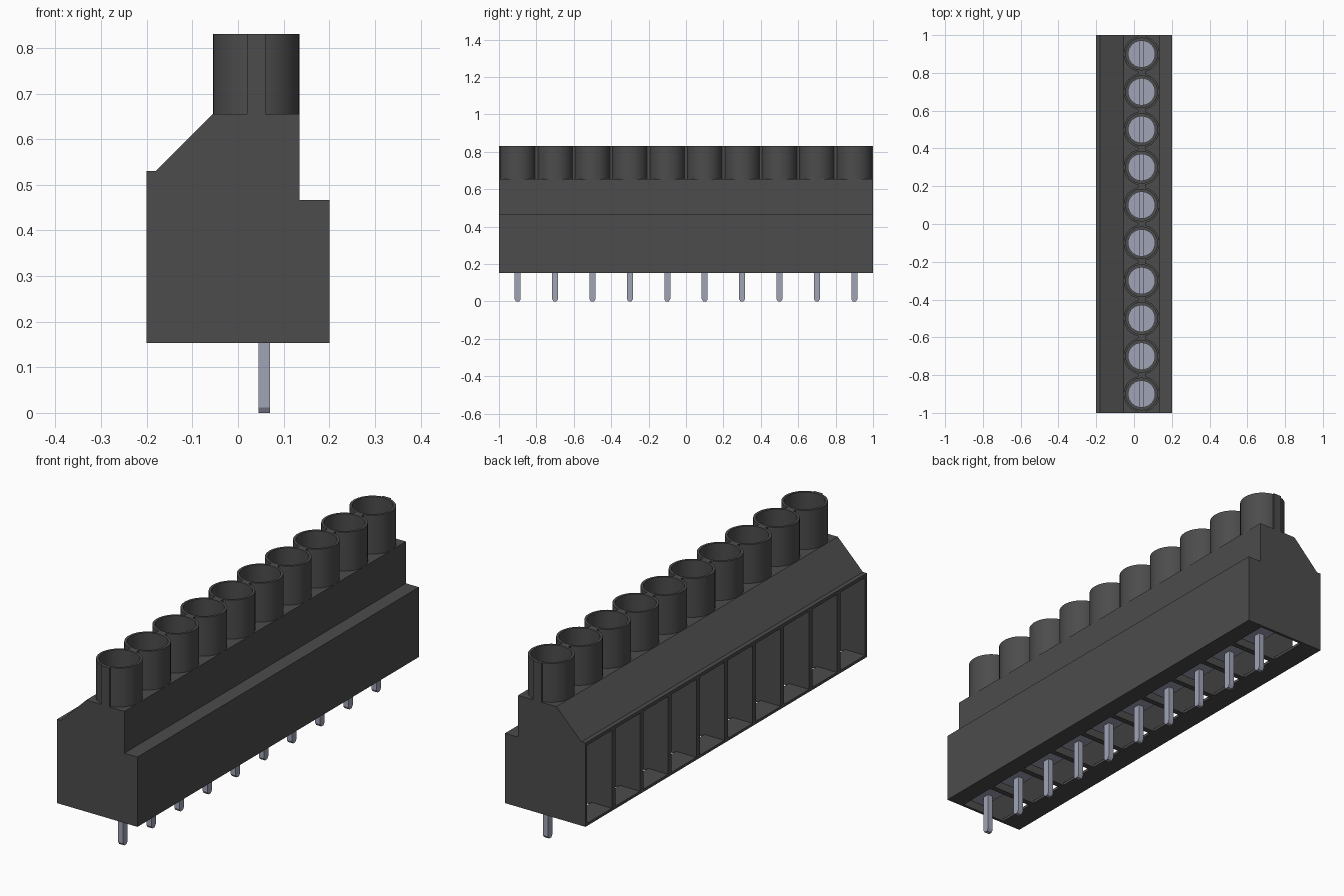
import bpy, bmesh, math
from mathutils import Matrix, Vector

cube = bpy.data.objects.get("Cube")
if cube:
    bpy.data.objects.remove(cube, do_unlink=True)

CELLS = [-0.9 + 0.2 * i for i in range(10)]
TUBE_X = 0.04
TUBE_R, HOLE_R, SCREW_R = 0.095, 0.084, 0.072
SHOULDER, TOP = 0.655, 0.83
HOLE_FLOOR = 0.57


def make_material(name, color):
    mat = bpy.data.materials.new(name)
    mat.use_nodes = True
    mat.diffuse_color = (*color, 1)
    bsdf = next(n for n in mat.node_tree.nodes if n.type == 'BSDF_PRINCIPLED')
    bsdf.inputs["Base Color"].default_value = (*color, 1)
    return mat


plastic = make_material("dark_plastic", (0.072, 0.072, 0.072))
metal = make_material("blue_grey_metal", (0.35, 0.37, 0.46))


def add_box(bm, x0, x1, y0, y1, z0, z1):
    size = Matrix.Diagonal((x1 - x0, y1 - y0, z1 - z0, 1))
    mid = Matrix.Translation(((x0 + x1) / 2, (y0 + y1) / 2, (z0 + z1) / 2))
    bmesh.ops.create_cube(bm, size=1, matrix=mid @ size)


def add_cylinder(bm, x, y, z0, z1, r, sides=40):
    bmesh.ops.create_cone(bm, cap_ends=True, segments=sides, radius1=r, radius2=r,
                          depth=z1 - z0, matrix=Matrix.Translation((x, y, (z0 + z1) / 2)))


def add_prism(bm, points, offset):
    face = bm.faces.new([bm.verts.new(p) for p in points])
    out = bmesh.ops.extrude_face_region(bm, geom=[face])
    moved = [v for v in out["geom"] if isinstance(v, bmesh.types.BMVert)]
    bmesh.ops.translate(bm, verts=moved, vec=Vector(offset))


def finish(bm, name, mat, smooth=False):
    bmesh.ops.recalc_face_normals(bm, faces=bm.faces)
    mesh = bpy.data.meshes.new(name)
    bm.to_mesh(mesh)
    bm.free()
    mesh.materials.append(mat)
    obj = bpy.data.objects.new(name, mesh)
    bpy.context.collection.objects.link(obj)
    if smooth:
        select(obj)
        bpy.ops.object.shade_smooth_by_angle(angle=math.radians(35))
    return obj


def select(obj):
    bpy.ops.object.select_all(action='DESELECT')
    obj.select_set(True)
    bpy.context.view_layer.objects.active = obj


def cut(obj, bm, name):
    cutter = finish(bm, name, plastic)
    cutter.hide_render = True
    mod = obj.modifiers.new(name, 'BOOLEAN')
    mod.operation, mod.solver, mod.object = 'DIFFERENCE', 'EXACT', cutter
    select(obj)
    bpy.ops.object.modifier_apply(modifier=mod.name)
    bpy.data.objects.remove(cutter, do_unlink=True)


# Housing: stepped profile swept along the row
profile = [(-0.2, 0.153), (0.2, 0.153), (0.2, 0.467), (0.135, 0.467),
           (0.135, SHOULDER), (-0.055, SHOULDER), (-0.18, 0.53), (-0.2, 0.53)]
bm = bmesh.new()
add_prism(bm, [(x, -1, z) for x, z in profile], (0, 2, 0))
housing = finish(bm, "housing", plastic)

# Wire chambers, bottom openings and screw wells
chambers, bottoms, wells = bmesh.new(), bmesh.new(), bmesh.new()
for y in CELLS:
    add_box(chambers, -0.3, 0.12, y - 0.0875, y + 0.0875, 0.165, 0.515)
    add_box(bottoms, -0.1, 0.12, y - 0.0875, y + 0.0875, 0.1, 0.3)
    add_cylinder(wells, TUBE_X, y, HOLE_FLOOR, 0.9, HOLE_R)
cut(housing, chambers, "chamber_cutter")
cut(housing, bottoms, "bottom_cutter")
cut(housing, wells, "well_cutter")
select(housing)
bpy.ops.object.shade_smooth_by_angle(angle=math.radians(35))

# Screw tubes: revolved wall section
bm = bmesh.new()
for y in CELLS:
    section = [(HOLE_R, SHOULDER), (TUBE_R, SHOULDER), (TUBE_R, TOP), (HOLE_R, TOP)]
    verts = [bm.verts.new((TUBE_X + r, y, z)) for r, z in section]
    edges = [bm.edges.new((verts[i], verts[(i + 1) % 4])) for i in range(4)]
    bmesh.ops.spin(bm, geom=verts + edges, cent=(TUBE_X, y, 0), axis=(0, 0, 1),
                   angle=math.tau, steps=40)
bmesh.ops.remove_doubles(bm, verts=bm.verts, dist=0.0001)
finish(bm, "screw_tubes", plastic, smooth=True)

# Webs joining neighbouring tubes and closing the row ends
bm = bmesh.new()
for y in CELLS:
    for side in (-1, 1):
        near, far = sorted((y + side * 0.09, y + side * 0.1))
        add_box(bm, TUBE_X - 0.02, TUBE_X + 0.02, near, far, SHOULDER, TOP)
finish(bm, "tube_webs", plastic)

# Slotted screws: shaft with two half-round heads
bm = bmesh.new()
for y in CELLS:
    add_cylinder(bm, TUBE_X, y, 0.44, HOLE_FLOOR + 0.01, SCREW_R)
    for side in (-1, 1):
        start = math.acos(0.008 / SCREW_R)
        arc = [start - 2 * start * i / 20 for i in range(21)]
        add_prism(bm, [(TUBE_X + side * SCREW_R * math.cos(a), y + SCREW_R * math.sin(a),
                        HOLE_FLOOR + 0.01) for a in arc], (0, 0, 0.02))
finish(bm, "screws", metal, smooth=True)

# Clamp cages and contact plates inside the chambers
bm = bmesh.new()
for y in CELLS:
    add_box(bm, 0.02, 0.119, y - 0.07, y + 0.07, 0.175, 0.195)
    add_box(bm, 0.105, 0.119, y - 0.07, y + 0.07, 0.195, 0.44)
    add_box(bm, -0.08, 0.119, y - 0.075, y + 0.075, 0.42, 0.44)
    for side in (-1, 1):
        near, far = sorted((y + side * 0.065, y + side * 0.075))
        add_box(bm, -0.08, 0.105, near, far, 0.36, 0.42)
finish(bm, "clamp_cages", metal)

# Solder pins with chamfered tips
bm = bmesh.new()
for y in CELLS:
    outline = [(-0.016, 0.19), (-0.016, 0.012), (-0.008, 0), (0.008, 0),
               (0.016, 0.012), (0.016, 0.19)]
    add_prism(bm, [(0.045, y + dy, z) for dy, z in outline], (0.025, 0, 0))
finish(bm, "solder_pins", metal)
